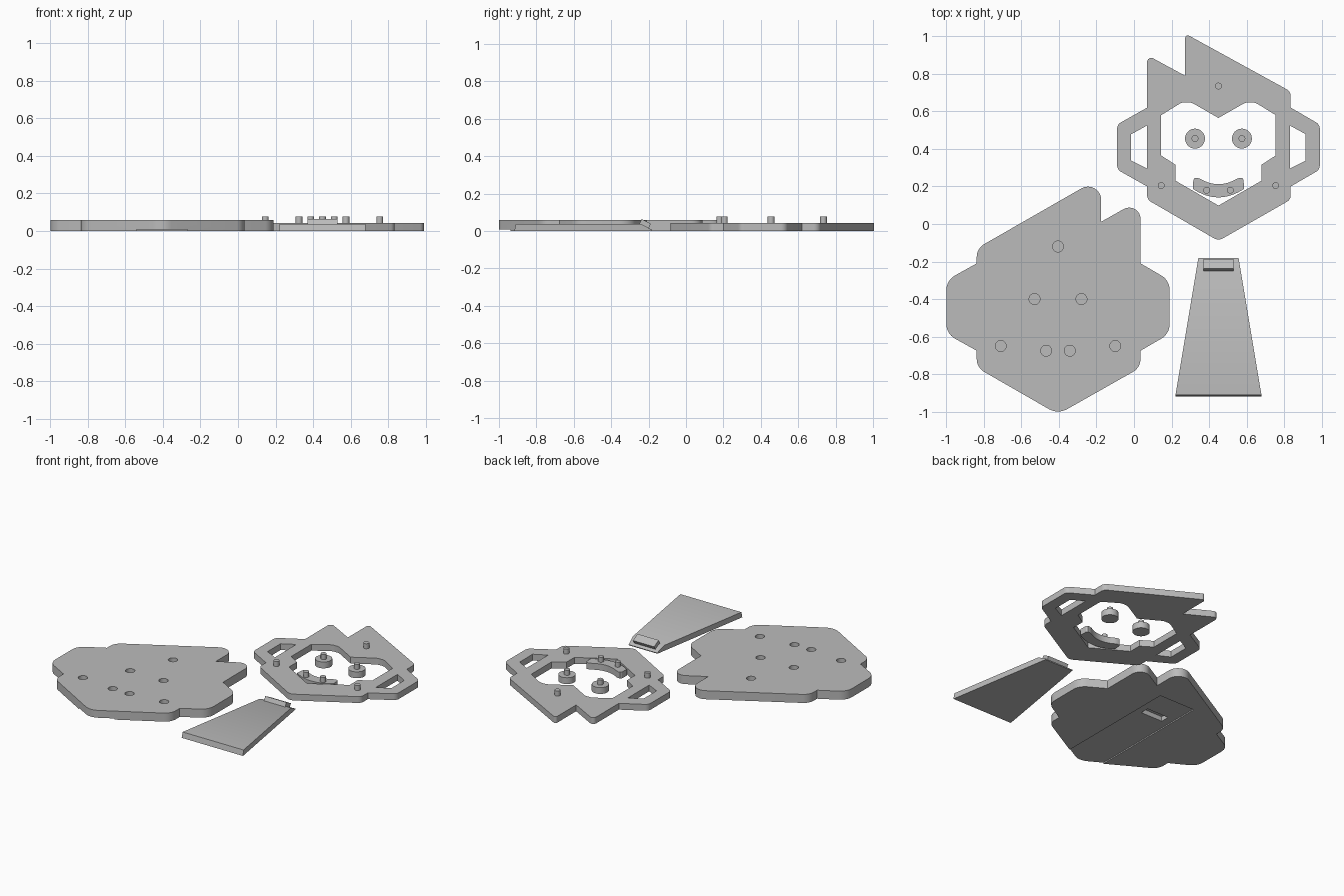
import bpy, bmesh, math
from mathutils import Vector, Matrix

if "Cube" in bpy.data.objects:
    bpy.data.objects.remove(bpy.data.objects["Cube"], do_unlink=True)

grey = bpy.data.materials.new("light grey")
grey.use_nodes = True
grey.diffuse_color = (0.5, 0.5, 0.5, 1)
grey.node_tree.nodes["Principled BSDF"].inputs["Base Color"].default_value = (0.5, 0.5, 0.5, 1)

FACE_TOP, PIN_TOP, BASE_TOP = 0.043, 0.077, 0.058


def rounded(corners, segments=8):
    """Round each (x, y, radius) corner of a closed outline."""
    pts = []
    for i, (x, y, r) in enumerate(corners):
        p = Vector((x, y))
        if not r:
            pts.append(p)
            continue
        a = (Vector(corners[i - 1][:2]) - p).normalized()
        b = (Vector(corners[(i + 1) % len(corners)][:2]) - p).normalized()
        half = a.angle(b) / 2
        centre = p + (a + b).normalized() * (r / math.sin(half))
        start = p + a * (r / math.tan(half)) - centre
        end = p + b * (r / math.tan(half)) - centre
        sweep = start.angle_signed(end)
        for k in range(segments + 1):
            pts.append(centre + Matrix.Rotation(-sweep * k / segments, 2) @ start)
    return pts


def finish(name, bm):
    bmesh.ops.recalc_face_normals(bm, faces=bm.faces[:])
    mesh = bpy.data.meshes.new(name)
    bm.to_mesh(mesh)
    bm.free()
    mesh.materials.append(grey)
    obj = bpy.data.objects.new(name, mesh)
    bpy.context.collection.objects.link(obj)
    smooth(obj)
    return obj


def smooth(obj):
    for poly in obj.data.polygons:
        poly.use_smooth = True
    obj.data.set_sharp_from_angle(angle=math.radians(30))


def slab(name, outline, z0, z1):
    """Extrude a flat outline upward."""
    bm = bmesh.new()
    face = bm.faces.new([bm.verts.new((p[0], p[1], z0)) for p in outline])
    new = bmesh.ops.extrude_face_region(bm, geom=[face])["geom"]
    verts = [v for v in new if isinstance(v, bmesh.types.BMVert)]
    bmesh.ops.translate(bm, verts=verts, vec=(0, 0, z1 - z0))
    return finish(name, bm)


def disc(name, x, y, r, z0, z1):
    ring = [(x + r * math.cos(t * math.tau / 32), y + r * math.sin(t * math.tau / 32)) for t in range(32)]
    return slab(name, ring, z0, z1)


def rect(x0, x1, y0, y1):
    return [(x0, y0), (x1, y0), (x1, y1), (x0, y1)]


def cut(obj, cutters):
    for c in cutters:
        c.hide_render = True
        mod = obj.modifiers.new("cut", 'BOOLEAN')
        mod.operation, mod.solver, mod.object = 'DIFFERENCE', 'EXACT', c
    bpy.context.view_layer.update()
    result = obj.evaluated_get(bpy.context.evaluated_depsgraph_get())
    mesh = bpy.data.meshes.new_from_object(result)
    obj.modifiers.clear()
    obj.data = mesh
    for c in cutters:
        bpy.data.objects.remove(c, do_unlink=True)
    smooth(obj)


CX = 0.45          # centre line of the face frame
BX, DY = -0.405, -0.855   # centre line and offset of the backing plate

# Face frame with hair peaks, ears and chin
frame = slab("face_frame", rounded([
    (.272, 1.015, .015), (.272, .79, 0), (.07, .9, .022), (.07, .62, 0),
    (-.09, .53, .04), (-.09, .29, .04), (.07, .2, 0), (.07, .13, .04),
    (CX, -.09, .05), (.835, .13, .04), (.835, .2, 0), (.99, .29, .04),
    (.99, .53, .04), (.835, .62, 0), (.835, .706, .04)]), 0, FACE_TOP)
half = [(0, .565, 0), (.145, .648, .06), (.195, .648, .06), (.305, .58, 0),
        (.305, .365, 0), (.228, .315, 0), (.228, .23, 0)]
opening = [(CX + x, y, r) for x, y, r in half] + [(CX, .098, 0)]
opening += [(CX - x, y, r) for x, y, r in reversed(half[1:])]
cutters = [slab("opening_cutter", rounded(opening), -.1, .2)]
for s in (-1, 1):
    ear = [(CX + s * x, y) for x, y in ((.38, .525), (.465, .478), (.465, .338), (.38, .295))]
    cutters.append(slab("ear_cutter", ear, -.1, .2))
cut(frame, cutters)

# Eyes
for side, s in (("right", -1), ("left", 1)):
    disc(side + "_eye", CX + s * .125, .455, .053, 0, FACE_TOP)

# Mouth: a curved band with rounded ends
top, bottom = [], []
for k in range(17):
    t = k / 8 - 1
    bottom.append((CX + t * .136, .142 + .045 * t * t))
    top.append((CX - t * .095, .212 + .028 * t * t))
tip = [(.134, .235), (.126, .246), (.112, .246)]
mouth = bottom + [(CX + x, y) for x, y in tip] + top + [(CX - x, y) for x, y in reversed(tip)]
slab("mouth", mouth, 0, FACE_TOP)

# Matching pins on the face and blind sockets in the backing plate
pins = [(0, .735), (-.125, .455), (.125, .455), (-.305, .205), (.305, .205), (-.063, .18), (.063, .18)]
for i, (x, y) in enumerate(pins):
    disc(f"pin_{i + 1}", CX + x, y, .018, FACE_TOP - .005, PIN_TOP)

# Backing plate
plate = slab("backing_plate", rounded([
    (-.175, .25, .07), (-.175, .012, 0), (.035, .13, .06), (.035, -.21, 0),
    (.19, -.3, .09), (.19, -.585, .09), (.035, -.675, 0), (.035, -.765, .08),
    (BX, -1.014, .1), (-.838, -.765, .08), (-.838, -.675, 0), (-1, -.585, .09),
    (-1, -.3, .09), (-.838, -.21, 0), (-.838, -.13, .08)]), 0, BASE_TOP)
cutters = [disc("socket_cutter", BX + x, y + DY, .029, BASE_TOP - .037, .2) for x, y in pins]
cutters.append(slab("channel_cutter", rect(-.54, -.27, -1.2, -.07), -.1, .008))
cutters.append(slab("slot_cutter", rect(-.487, -.323, -.315, -.255), -.1, .04))
cut(plate, cutters)


def profile_prism(name, profile, half_width):
    """Sweep a (y, z) profile across x, with the half width depending on y."""
    bm = bmesh.new()
    sides = [[bm.verts.new((CX + s * half_width(y), y, z)) for y, z in profile] for s in (-1, 1)]
    for side in sides:
        bm.faces.new(side)
    for i in range(len(profile)):
        bm.faces.new((sides[0][i - 1], sides[0][i], sides[1][i], sides[1][i - 1]))
    return finish(name, bm)


# Tapered stand with a sloped end and a tilted tab
profile_prism("stand", [(-.918, 0), (-.91, .037), (-.24, .037), (-.18, .006), (-.183, 0)],
              lambda y: .107 + (-.18 - y) * .167)
profile_prism("stand_tab", [(-.254, .03), (-.237, .064), (-.187, .038), (-.205, .008)],
              lambda y: .079)
